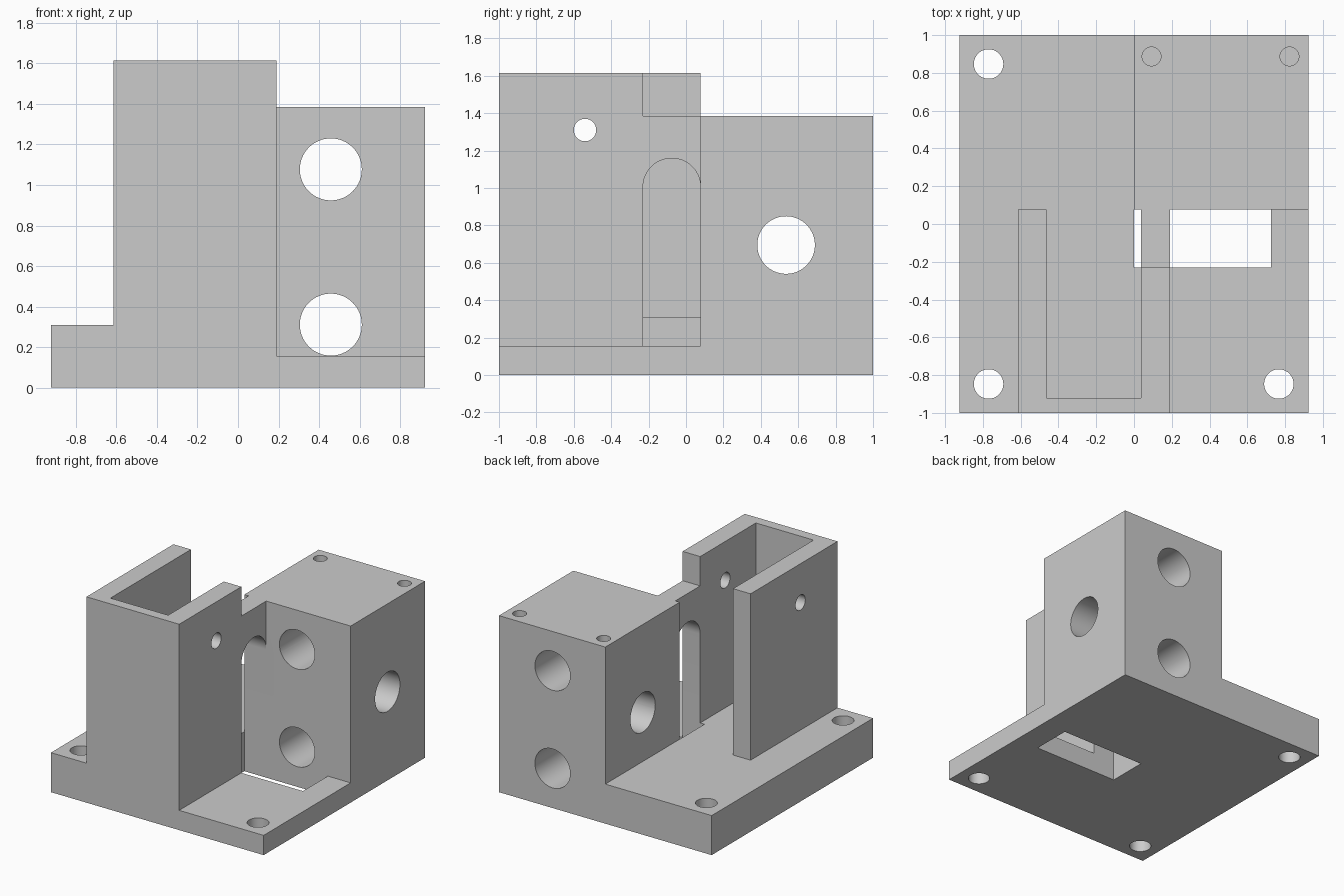
import bpy
import bmesh
from math import pi, cos, sin, radians
from mathutils import Vector

cube = bpy.data.objects.get("Cube")
if cube:
    bpy.data.objects.remove(cube, do_unlink=True)

grey = bpy.data.materials.new("machined grey")
grey.use_nodes = True
colour = (0.6, 0.6, 0.6, 1)
grey.diffuse_color = colour
grey.node_tree.nodes["Principled BSDF"].inputs["Base Color"].default_value = colour


def prism(name, outline, axis, start, end):
    """Extrude a 2D outline along an axis; the outline uses the other two axes in order."""
    bm = bmesh.new()
    verts = []
    for point in outline:
        co = list(point)
        co.insert("xyz".index(axis), start)
        verts.append(bm.verts.new(co))
    face = bm.faces.new(verts)
    new = bmesh.ops.extrude_face_region(bm, geom=[face])["geom"]
    shift = Vector((0, 0, 0))
    shift["xyz".index(axis)] = end - start
    bmesh.ops.translate(bm, vec=shift, verts=[g for g in new if isinstance(g, bmesh.types.BMVert)])
    bmesh.ops.recalc_face_normals(bm, faces=bm.faces)
    mesh = bpy.data.meshes.new(name)
    bm.to_mesh(mesh)
    bm.free()
    mesh.materials.append(grey)
    obj = bpy.data.objects.new(name, mesh)
    bpy.context.collection.objects.link(obj)
    return obj


def box(name, x, y, z):
    return prism(name, [(x[0], y[0]), (x[1], y[0]), (x[1], y[1]), (x[0], y[1])], "z", *z)


def arc(centre, radius, sweep, count):
    return [(centre[0] + radius * cos(sweep * i / count),
             centre[1] + radius * sin(sweep * i / count)) for i in range(count + 1)]


def drill(name, centre, radius, axis, start, end):
    return prism(name, arc(centre, radius, 2 * pi, 64)[:-1], axis, start, end)


def combine(target, tool, operation):
    """Apply a boolean and discard the tool."""
    mod = target.modifiers.new(operation.lower(), "BOOLEAN")
    mod.operation = operation
    mod.solver = "EXACT"
    mod.object = tool
    bpy.context.view_layer.objects.active = target
    bpy.ops.object.modifier_apply(modifier=mod.name)
    bpy.data.objects.remove(tool, do_unlink=True)


W = 0.923                   # half width of the base
FLOOR, STEP = 0.155, 0.31   # low and high floor levels
DECK, TOP = 1.385, 1.615    # block top and tower top
SLOT, FRONT = -0.23, 0.078  # front and back of the slot; block front
IN, OUT = 0.038, 0.19       # faces of the slotted tower wall

# Base plate, thin at the front right and thick elsewhere
bracket = box("bracket_body", (-W, W), (-1, 1), (0, FLOOR))
wall_profile = [(-1, 0), (0.3, 0), (0.3, DECK), (SLOT, DECK), (SLOT, TOP), (-1, TOP)]
solids = [
    box("raised_floor", (-W, 0), (-1, 1), (0, STEP)),
    box("tower_floor", (-0.2, OUT), (-1, FRONT), (0, STEP)),
    box("bearing_block", (0, W), (FRONT, 1), (0, DECK)),
    box("tower_left_wall", (-0.615, -0.463), (-1, FRONT), (0, TOP)),
    box("tower_front_wall", (-0.615, OUT), (-1, -0.92), (0, TOP)),
    prism("tower_slotted_wall", wall_profile, "x", IN, OUT),
]
for solid in solids:
    combine(bracket, solid, "UNION")

# Arched slot and the opening through the base below it
middle, radius = (SLOT + FRONT) / 2, (FRONT - SLOT) / 2
arch = arc((middle, 1.005), radius, pi, 32) + [(SLOT, -0.1), (FRONT, -0.1)]
cutters = [
    prism("arched_slot", arch, "x", 0, 0.3),
    box("base_opening", (0, 0.725), (SLOT, FRONT), (-0.1, 0.4)),
    drill("cross_bore", (0.535, 0.695), 0.154, "x", -0.2, 1.1),
    drill("pin_hole", (-0.54, 1.31), 0.06, "x", -0.8, 0.4),
]
# Long bores through the block, mounting holes and blind screw holes
for z in (0.311, 1.077):
    cutters.append(drill("long_bore", (0.458, z), 0.153, "y", -0.02, 1.1))
for x, y in ((-0.77, 0.847), (-0.77, -0.847), (0.767, -0.847)):
    cutters.append(drill("mounting_hole", (x, y), 0.078, "z", -0.1, 0.5))
for x in (0.093, 0.823):
    cutters.append(drill("screw_hole", (x, 0.887), 0.05, "z", 1.0, 1.5))
for cutter in cutters:
    combine(bracket, cutter, "DIFFERENCE")

bpy.ops.object.select_all(action="DESELECT")
bracket.select_set(True)
bpy.context.view_layer.objects.active = bracket
bpy.ops.object.shade_smooth_by_angle(angle=radians(30))
